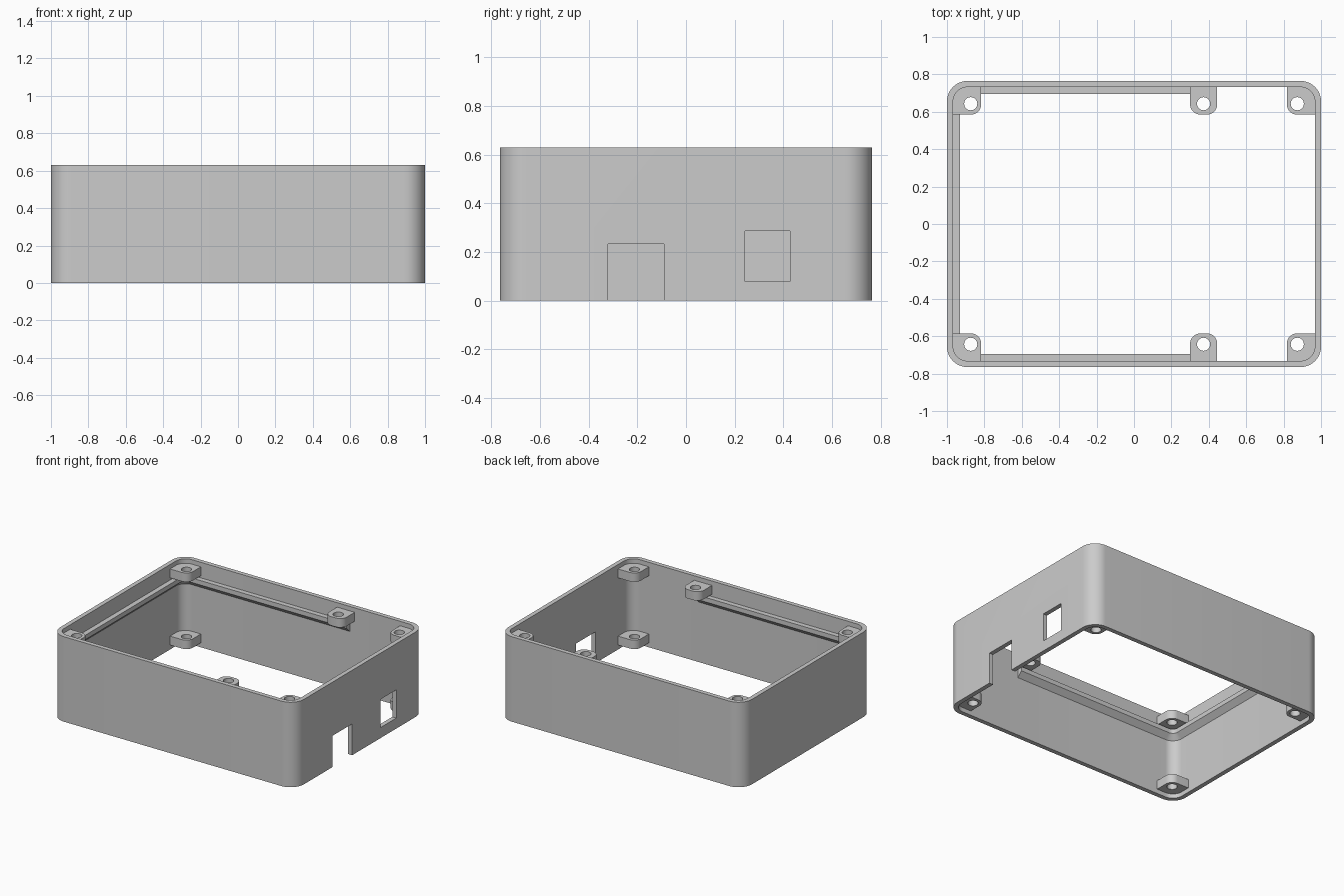
import bpy, bmesh, math

if "Cube" in bpy.data.objects:
    bpy.data.objects.remove(bpy.data.objects["Cube"], do_unlink=True)

HX, HY, H = 1.0, 0.765, 0.63       # outer half sizes and height
WALL, RADIUS = 0.033, 0.11         # wall thickness, outer corner radius
RECESS, LUG_T = 0.033, 0.066       # lug setback from the rim, lug thickness
HOLE_R = 0.035

grey = bpy.data.materials.new("grey plastic")
grey.use_nodes = True
grey.diffuse_color = (0.6, 0.6, 0.6, 1)
grey.node_tree.nodes["Principled BSDF"].inputs["Base Color"].default_value = (0.6, 0.6, 0.6, 1)


def finish(bm, name, smooth=True):
    """Turn a bmesh into a named, coloured object."""
    bmesh.ops.recalc_face_normals(bm, faces=bm.faces[:])
    mesh = bpy.data.meshes.new(name)
    bm.to_mesh(mesh)
    bm.free()
    mesh.materials.append(grey)
    obj = bpy.data.objects.new(name, mesh)
    bpy.context.collection.objects.link(obj)
    if smooth:
        shade(obj)
    return obj


def shade(obj):
    bpy.ops.object.select_all(action='DESELECT')
    obj.select_set(True)
    bpy.context.view_layer.objects.active = obj
    bpy.ops.object.shade_smooth_by_angle(angle=math.radians(30))


def rounded_rect(x0, x1, y0, y1, radii, steps=12):
    """Counter-clockwise outline from the +x +y corner; radius 0 gives a sharp corner."""
    points = []
    corners = [(x1, y1, 1, 1), (x0, y1, -1, 1), (x0, y0, -1, -1), (x1, y0, 1, -1)]
    for k, ((x, y, sx, sy), r) in enumerate(zip(corners, radii)):
        if r == 0:
            points.append((x, y))
            continue
        for i in range(steps + 1):
            a = math.pi / 2 * (k + i / steps)
            points.append((x - sx * r + r * math.cos(a), y - sy * r + r * math.sin(a)))
    return points


def sweep(name, profile, path, closed):
    """Loft an (inset, z) profile along the outline returned by path(inset)."""
    bm = bmesh.new()
    rows = [[bm.verts.new((x, y, z)) for x, y in path(inset)] for inset, z in profile]
    n = len(rows[0])
    for a, b in zip(rows, rows[1:] + rows[:1]):
        for i in range(n if closed else n - 1):
            j = (i + 1) % n
            bm.faces.new((a[i], a[j], b[j], b[i]))
    if not closed:
        for end in (0, -1):
            bm.faces.new([row[end] for row in rows])
    return finish(bm, name, smooth=not closed)


def box(name, x0, x1, y0, y1, z0, z1):
    bm = bmesh.new()
    bmesh.ops.create_cube(bm, size=1)
    for v in bm.verts:
        v.co = [lo if c < 0 else hi for c, lo, hi in zip(v.co, (x0, y0, z0), (x1, y1, z1))]
    return finish(bm, name, smooth=False)


def lug(name, outline, centre, z):
    """Flat screw lug with a round through hole."""
    bm = bmesh.new()
    circle = [(centre[0] + HOLE_R * math.cos(math.tau * i / 32),
               centre[1] + HOLE_R * math.sin(math.tau * i / 32)) for i in range(32)]
    edges = []
    for loop in (outline, circle):
        verts = [bm.verts.new((x, y, z)) for x, y in loop]
        edges += [bm.edges.new((a, b)) for a, b in zip(verts, verts[1:] + verts[:1])]
    bmesh.ops.triangle_fill(bm, edges=edges, use_beauty=True)
    top = bmesh.ops.extrude_face_region(bm, geom=bm.faces[:])["geom"]
    bmesh.ops.translate(bm, vec=(0, 0, LUG_T),
                        verts=[g for g in top if isinstance(g, bmesh.types.BMVert)])
    return finish(bm, name)


# Outer wall ring
def wall_path(inset):
    return rounded_rect(-HX + inset, HX - inset, -HY + inset, HY - inset, [RADIUS - inset] * 4)


shell = sweep("wall_shell", [(0, 0), (0, H), (WALL, H), (WALL, 0)], wall_path, True)

# Cable notch and socket window in the +x wall
cutters = [box("notch_cutter", 0.9, 1.1, -0.32, -0.09, -0.1, 0.232),
           box("window_cutter", 0.9, 1.1, 0.243, 0.427, 0.078, 0.287)]
bpy.context.view_layer.objects.active = shell
for cutter in cutters:
    mod = shell.modifiers.new(cutter.name, 'BOOLEAN')
    mod.operation, mod.solver, mod.object = 'DIFFERENCE', 'EXACT', cutter
    bpy.ops.object.modifier_apply(modifier=mod.name)
    bpy.data.objects.remove(cutter, do_unlink=True)
shade(shell)


# Support rail around three sides, chamfered underneath
def rail_path(inset):
    r = RADIUS - inset
    return rounded_rect(-HX + inset, 0.405, -HY + inset, HY - inset, [0, r, r, 0])


rail_in, buried = WALL + 0.037, WALL - 0.008
sweep("support_rail", [(buried, 0.515), (rail_in, 0.515), (rail_in, 0.482), (buried, 0.437)],
      rail_path, False)

# Screw lugs: corners at top and bottom, a middle pair at the top only
LOW, HIGH = RECESS, H - RECESS - LUG_T
EDGE = WALL - 0.008                # lugs sink slightly into the wall
for sy, side in ((1, "back"), (-1, "front")):
    ys = sorted((sy * 0.585, sy * (HY - EDGE)))
    for sx, hand in ((1, "left"), (-1, "right")):
        xs = sorted((sx * 0.817, sx * (HX - EDGE)))
        radii = []
        for cx, cy in ((1, 1), (-1, 1), (-1, -1), (1, -1)):
            if (cx, cy) == (sx, sy):
                radii.append(RADIUS - EDGE)
            else:
                radii.append(0.055 if (cx, cy) == (-sx, -sy) else 0)
        outline = rounded_rect(*xs, *ys, radii)
        for z, level in ((LOW, "lower"), (HIGH, "upper")):
            lug(f"{level}_{side}_{hand}_lug", outline, (sx * 0.873, sy * 0.643), z)
    radii = [0, 0, 0.055, 0.055] if sy > 0 else [0.055, 0.055, 0, 0]
    lug(f"upper_{side}_middle_lug", rounded_rect(0.3, 0.445, *ys, radii), (0.372, sy * 0.643), HIGH)
